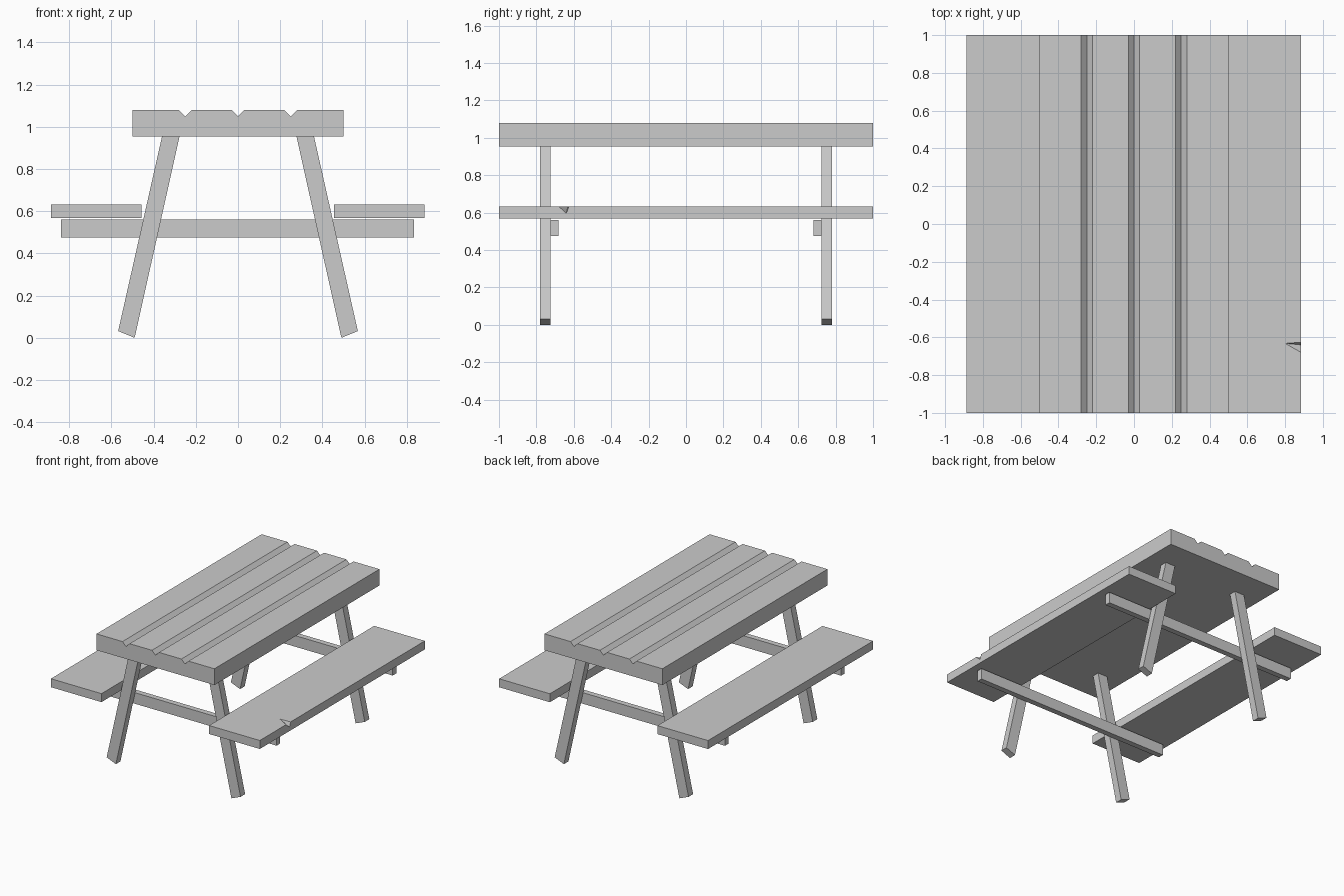
import bpy, bmesh
from mathutils import Vector

if "Cube" in bpy.data.objects:
    bpy.data.objects.remove(bpy.data.objects["Cube"])


def finish(bm, name):
    bmesh.ops.recalc_face_normals(bm, faces=bm.faces)
    mesh = bpy.data.meshes.new(name)
    bm.to_mesh(mesh)
    bm.free()
    obj = bpy.data.objects.new(name, mesh)
    bpy.context.collection.objects.link(obj)
    return obj


def extrude_profile(name, points, y0, y1):
    """Extrude an (x, z) outline along y."""
    bm = bmesh.new()
    face = bm.faces.new([bm.verts.new((x, y0, z)) for x, z in points])
    new = bmesh.ops.extrude_face_region(bm, geom=[face])["geom"]
    verts = [v for v in new if isinstance(v, bmesh.types.BMVert)]
    bmesh.ops.translate(bm, verts=verts, vec=(0, y1 - y0, 0))
    return finish(bm, name)


def board(name, x0, x1, y0, y1, z0, z1):
    return extrude_profile(name, [(x0, z0), (x1, z0), (x1, z1), (x0, z1)], y0, y1)


# Tabletop with three V grooves between the planks
top = [(0.5, 0.955), (-0.5, 0.955), (-0.5, 1.08)]
for x in (-0.25, 0, 0.25):
    top += [(x - 0.03, 1.08), (x, 1.05), (x + 0.03, 1.08)]
top.append((0.5, 1.08))
extrude_profile("tabletop", top, -1, 1)

# Seats
board("left_seat", -0.887, -0.458, -1, 1, 0.568, 0.633)
seat = board("right_seat", 0.455, 0.885, -1, 1, 0.568, 0.633)

# Splintered notch in the right seat edge
a, b = Vector((0.885, -0.68, 0.633)), Vector((0.885, -0.626, 0.633))
tip, low = Vector((0.80, -0.632, 0.633)), Vector((0.885, -0.64, 0.597))
mid = (tip + low) / 2
bm = bmesh.new()
for p in (tip, low, a, b):
    bm.verts.new(mid + (p - mid) * 2)
bmesh.ops.convex_hull(bm, input=bm.verts)
cutter = finish(bm, "notch_cutter")
cutter.hide_render = True
cutter.hide_set(True)
mod = seat.modifiers.new("notch", "BOOLEAN")
mod.operation = "DIFFERENCE"
mod.solver = "EXACT"
mod.object = cutter

# Splayed legs and crossbars at each end
leg = [(0.568, 0.032), (0.49, 0.0), (0.277, 0.955), (0.36, 0.955)]
for end, s in (("front", -1), ("back", 1)):
    for side, m in (("left", -1), ("right", 1)):
        extrude_profile(f"{end}_{side}_leg", [(m * x, z) for x, z in leg],
                        s * 0.725, s * 0.78)
    board(f"{end}_crossbar", -0.838, 0.835, s * 0.682, s * 0.725, 0.475, 0.56)
